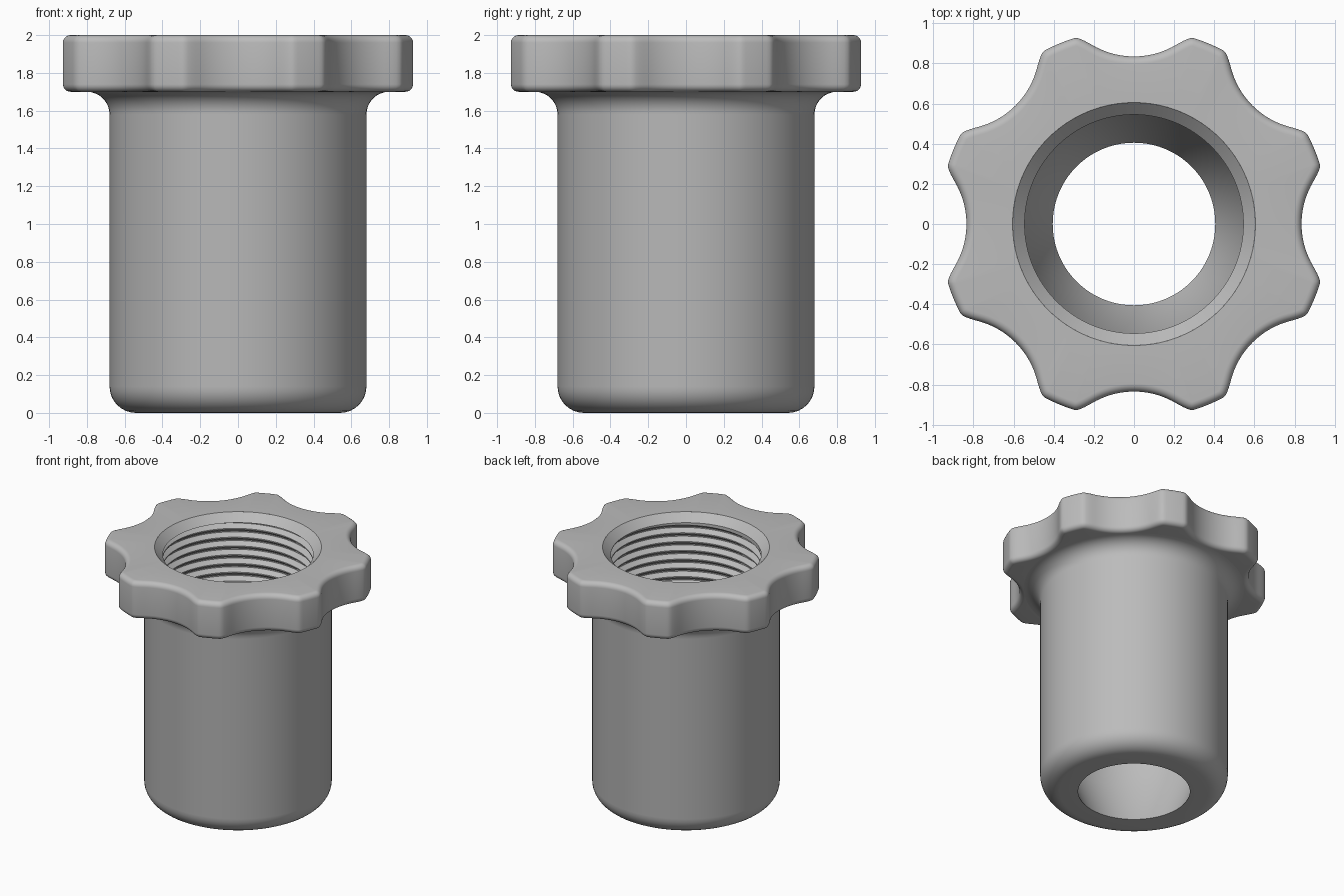
import bpy, bmesh
from math import sin, cos, pi, sqrt

if "Cube" in bpy.data.objects:
    bpy.data.objects.remove(bpy.data.objects["Cube"], do_unlink=True)

grey = bpy.data.materials.new("plain_grey")
grey.use_nodes = True
grey.diffuse_color = (0.5, 0.5, 0.5, 1)
grey.node_tree.nodes["Principled BSDF"].inputs["Base Color"].default_value = (0.5, 0.5, 0.5, 1)


def loft(name, rings, closed=True):
    """Skin a list of equal-length point rings and shade the result."""
    bm = bmesh.new()
    rows = [[bm.verts.new(p) for p in ring] for ring in rings]
    n = len(rows[0])
    for a, b in zip(rows, rows[1:]):
        for i in range(n if closed else n - 1):
            j = (i + 1) % n
            bm.faces.new((a[i], a[j], b[j], b[i]))
    bmesh.ops.remove_doubles(bm, verts=bm.verts, dist=0.00001)
    mesh = bpy.data.meshes.new(name)
    bm.to_mesh(mesh)
    bm.free()
    obj = bpy.data.objects.new(name, mesh)
    bpy.context.collection.objects.link(obj)
    mesh.materials.append(grey)
    bpy.ops.object.select_all(action='DESELECT')
    obj.select_set(True)
    bpy.context.view_layer.objects.active = obj
    bpy.ops.object.shade_smooth_by_angle(angle=pi / 6)
    return obj


def circle(r, z, n=120):
    return [(r * cos(2 * pi * i / n), r * sin(2 * pi * i / n), z) for i in range(n)]


def arc(cx, cz, r, start, end, steps=8):
    """Points (radius, height) along a fillet."""
    angles = [start + (end - start) * i / steps for i in range(steps + 1)]
    return [(cx + r * cos(a), cz + r * sin(a)) for a in angles]


# Sleeve: rounded bottom, straight wall, flared neck under the flange
sleeve = [(0.405, 0)] + arc(0.54, 0.14, 0.14, -pi / 2, 0) + arc(0.80, 1.58, 0.12, pi, pi / 2)
loft("sleeve", [circle(r, z) for r, z in sleeve])

# Flange outline: eight scallops cut from a disc, with softened corners
N, LOBES = 360, 8
SCALLOP, DIST, DISC, SOFT = 0.41, 1.245, 0.973, 0.06


def outline_radius(t):
    step = 2 * pi / LOBES
    a = (t + step / 2) % step - step / 2
    inside = SCALLOP ** 2 - (DIST * sin(a)) ** 2
    cut = DIST * cos(a) - sqrt(max(0, inside))
    blend = max(SOFT - abs(cut - DISC), 0) / SOFT
    return min(cut, DISC) - blend * blend * SOFT / 4


outline = []
for i in range(N):
    t = 2 * pi * i / N
    outline.append((outline_radius(t) * cos(t), outline_radius(t) * sin(t)))


def inset_ring(d, z):
    ring = []
    for i, (x, y) in enumerate(outline):
        (ax, ay), (bx, by) = outline[i - 1], outline[(i + 1) % N]
        tx, ty = bx - ax, by - ay
        length = sqrt(tx * tx + ty * ty)
        ring.append((x - d * ty / length, y + d * tx / length, z))
    return ring


EDGE = 0.04
rim = arc(0, 1.7 + EDGE, EDGE, -pi / 2, 0, 6) + arc(0, 2 - EDGE, EDGE, 0, pi / 2, 6)
rings = [circle(0.77, 1.7, N)]
rings += [inset_ring(EDGE - x, z) for x, z in rim]
rings += [circle(0.605, 2, N)]
loft("scalloped_flange", rings)

# Entry chamfer and tapered outlet of the bore
MINOR, MAJOR, PITCH, TOP, BOTTOM = 0.545, 0.58, 0.07, 1.94, 0.55
loft("bore_chamfer", [circle(0.605, 2), circle(0.55, 1.945), circle(MINOR, TOP)])
loft("bore_taper", [circle(MINOR, BOTTOM), circle(MINOR, 0.355), circle(0.405, 0)])

# Internal helical thread
profile = [(0, MINOR), (0.125, MINOR), (0.5, MAJOR), (0.625, MAJOR)]
turns = int((TOP - BOTTOM) / PITCH) + 3
rows = []
for k in range(turns):
    for frac, radius in profile:
        row = []
        for i in range(121):
            t = 2 * pi * i / 120
            z = TOP - (k + frac) * PITCH + PITCH * i / 120
            r = radius if BOTTOM < z < TOP else MINOR
            row.append((r * cos(t), r * sin(t), min(TOP, max(BOTTOM, z))))
        rows.append(row)
loft("internal_thread", rows, closed=False)
